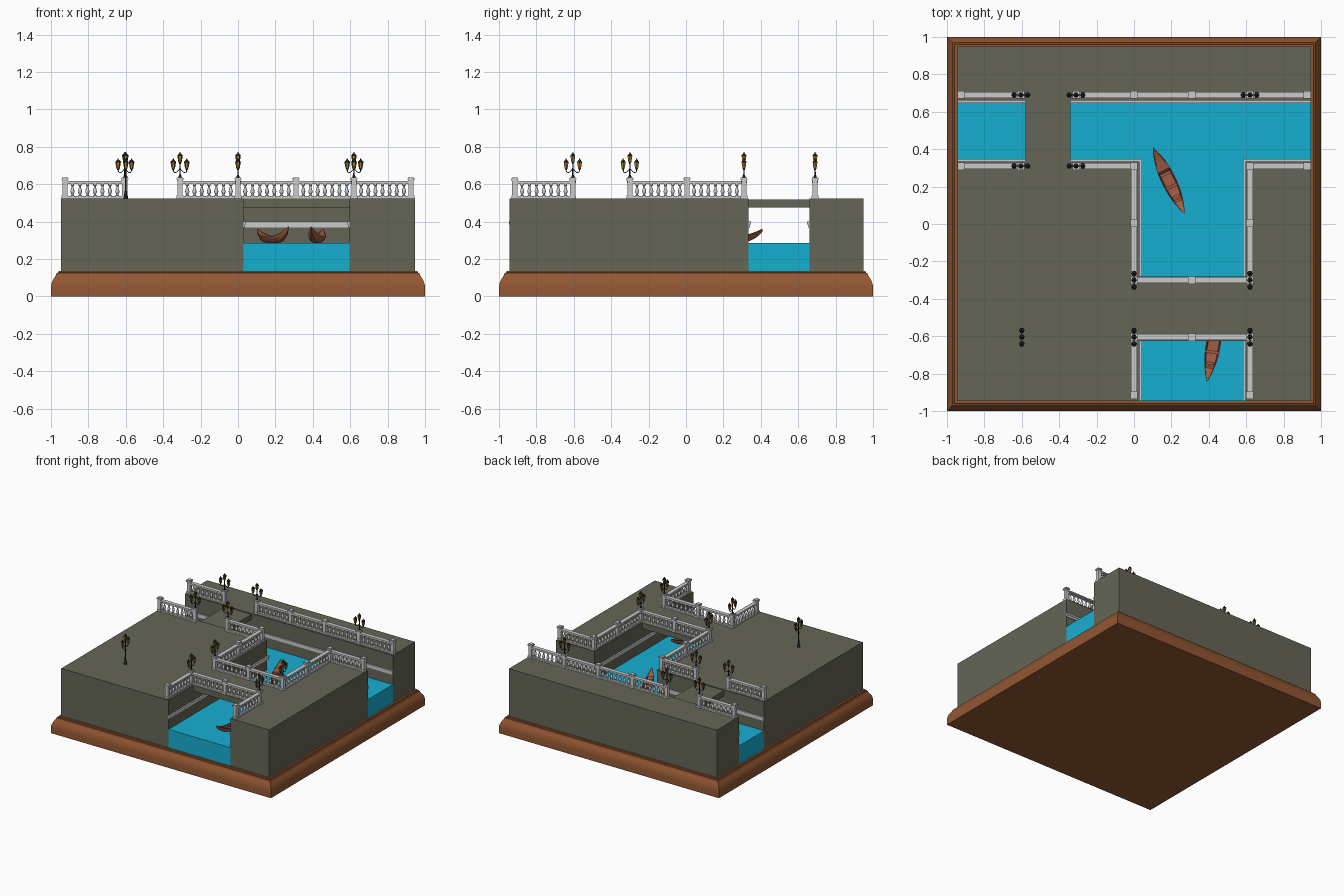
import bpy, bmesh, math
from mathutils import Matrix, Vector

if "Cube" in bpy.data.objects:
    bpy.data.objects.remove(bpy.data.objects["Cube"])


def material(name, rgb):
    m = bpy.data.materials.new(name)
    m.diffuse_color = (*rgb, 1)
    m.use_nodes = True
    m.node_tree.nodes["Principled BSDF"].inputs["Base Color"].default_value = m.diffuse_color
    return m


WOOD = material("wood", (0.29, 0.095, 0.032))
STONE = material("dark_stone", (0.13, 0.132, 0.094))
WATER = material("water", (0.008, 0.43, 0.65))
HULL = material("red_wood", (0.36, 0.11, 0.06))
IRON = material("iron", (0.012, 0.014, 0.016))
GOLD = material("lamp_glass", (0.45, 0.22, 0.01))


def finish(bm, name, mat=None, angle=None):
    bmesh.ops.recalc_face_normals(bm, faces=bm.faces[:])
    me = bpy.data.meshes.new(name)
    bm.to_mesh(me)
    bm.free()
    if angle:
        me.polygons.foreach_set("use_smooth", [True] * len(me.polygons))
        me.set_sharp_from_angle(angle=math.radians(angle))
    if mat:
        me.materials.append(mat)
    ob = bpy.data.objects.new(name, me)
    bpy.context.collection.objects.link(ob)
    return ob


def box(bm, x0, x1, y0, y1, z0, z1):
    m = Matrix.Translation(((x0 + x1) / 2, (y0 + y1) / 2, (z0 + z1) / 2))
    m = m @ Matrix.Diagonal((abs(x1 - x0), abs(y1 - y0), abs(z1 - z0), 1))
    bmesh.ops.create_cube(bm, size=1, matrix=m)


def skin(bm, loops):
    rings = [[bm.verts.new(p) for p in l] for l in loops]
    for a, b in zip(rings, rings[1:]):
        n = len(a)
        for i in range(n):
            bm.faces.new((a[i], a[(i + 1) % n], b[(i + 1) % n], b[i]))
    bm.faces.new(rings[0])
    bm.faces.new(rings[-1])


def lathe(bm, prof, x, y, n, turn=0.0):
    skin(bm, [[(x + r * math.cos(turn + math.tau * i / n), y + r * math.sin(turn + math.tau * i / n), z)
               for i in range(n)] for r, z in prof])


# Moulded wooden plinth
bm = bmesh.new()
prof = [(1, 0), (1, .05), (.997, .07), (.989, .09), (.979, .105), (.973, .115), (.971, .125), (.962, .127), (.96, .135)]
skin(bm, [[(-r, -r, z), (r, -r, z), (r, r, z), (-r, r, z)] for r, z in prof])
finish(bm, "plinth", WOOD, 35)

# Land blocks either side of the T-shaped canal
E, TOP = .945, .525
X0, X1, Y0, Y1 = .03, .595, .335, .66
bm = bmesh.new()
box(bm, -E, E, Y1, .95, .13, TOP)
box(bm, -E, X0, -E, Y0, .13, TOP)
box(bm, X1, E, -E, Y0, .13, TOP)
finish(bm, "quays", STONE)

# Bridge decks
bm = bmesh.new()
box(bm, X0, X1, -.62, -.285, .475, .515)
box(bm, X0, X1, -.625, -.28, .51, TOP)
finish(bm, "wide_bridge", STONE)
bm = bmesh.new()
box(bm, -.58, -.34, Y0, Y1, .475, .518)
finish(bm, "narrow_bridge", STONE)

# Water
bm = bmesh.new()
outline = [(-E, Y0), (X0, Y0), (X0, -E), (X1, -E), (X1, Y0), (E, Y0), (E, Y1), (-E, Y1)]
skin(bm, [[(x, y, z) for x, y in outline] for z in (.13, .285)])
finish(bm, "canal_water", WATER)

# Pale ledges along the canal walls
bm = bmesh.new()
for d, z0, z1 in ((.012, .385, .4), (.007, .368, .385)):
    box(bm, -E, E, Y1 - d, Y1, z0, z1)
    box(bm, -E, X0 + d, Y0, Y0 + d, z0, z1)
    box(bm, X1 - d, E, Y0, Y0 + d, z0, z1)
    box(bm, X0, X0 + d, -E, Y0 + d, z0, z1)
    box(bm, X1 - d, X1, -E, Y0 + d, z0, z1)
finish(bm, "wall_ledges")

# Balustrades: runs of posts joined by rails and turned balusters
runs = [[(-.925, .69), (-.605, .69)],
        [(-.31, .69), (0, .69), (.31, .69), (.62, .69), (.925, .69)],
        [(-.925, .31), (-.605, .31)],
        [(-.31, .31), (0, .31), (0, .005), (0, -.3), (.31, -.3), (.62, -.3), (.62, .005), (.62, .31), (.925, .31)],
        [(0, -.915), (0, -.605), (.31, -.605), (.62, -.605), (.62, -.915)]]
posts, rails, balusters = bmesh.new(), bmesh.new(), bmesh.new()
bal = [(.010, .535), (.010, .540), (.005, .545), (.009, .553), (.0115, .561), (.009, .571),
       (.0055, .582), (.005, .590), (.009, .593), (.009, .602)]
for run in runs:
    for x, y in run:
        for h, z0, z1 in ((.018, TOP, .54), (.014, .54, .618), (.017, .618, .625), (.020, .625, .632), (.016, .632, .637)):
            box(posts, x - h, x + h, y - h, y + h, z0, z1)
    for (xa, ya), (xb, yb) in zip(run, run[1:]):
        along_x = abs(xb - xa) > .1
        for h, z0, z1 in ((.014, TOP, .536), (.013, .601, .607), (.016, .607, .617)):
            hx, hy = (0, h) if along_x else (h, 0)
            box(rails, min(xa, xb) - hx, max(xa, xb) + hx, min(ya, yb) - hy, max(ya, yb) + hy, z0, z1)
        for i in range(7):
            t = (i + 1) / 8
            lathe(balusters, bal, xa + (xb - xa) * t, ya + (yb - ya) * t, 10)
finish(posts, "balustrade_posts")
finish(rails, "balustrade_rails")
finish(balusters, "balusters", None, 40)

# Three-headed street lamps: (x, y, arms along x?)
lamps = [(-.605, .69, 1), (-.31, .69, 1), (.62, .69, 1), (-.605, .31, 1), (-.31, .31, 1),
         (0, -.3, 0), (.62, -.3, 0), (0, -.605, 0), (.62, -.605, 0), (-.6, -.605, 0)]
iron, glass = bmesh.new(), bmesh.new()
arms = bpy.data.curves.new("lamp_arms", 'CURVE')
arms.dimensions = '3D'
arms.bevel_depth, arms.bevel_resolution = .0025, 1
pole = [(.013, TOP), (.013, .53), (.009, .537), (.007, .56), (.005, .565), (.0045, .635), (.009, .637),
        (.008, .643), (.004, .65), (.0035, .675), (.006, .68), (.003, .686), (.003, .715)]
for x, y, along_x in lamps:
    d = Vector((1, 0, 0)) if along_x else Vector((0, 1, 0))
    lathe(iron, pole, x, y, 8)
    for s in (-1, 0, 1):
        px, py, z = x + d.x * s * .036, y + d.y * s * .036, .685 if s else .719
        lathe(iron, [(.003, z - .012), (.006, z - .005), (.009, z)], px, py, 6)
        lathe(glass, [(.008, z), (.0135, z + .031)], px, py, 6)
        lathe(iron, [(.0155, z + .031), (.014, z + .036), (.007, z + .044), (.003, z + .047),
                     (.0035, z + .05), (.001, z + .054)], px, py, 6)
        for k in range(6):  # lantern corner bars
            a = math.tau * k / 6
            c, q = math.cos(a), math.sin(a)
            skin(iron, [[(px + r * c + u * .001, py + r * q + v * .001, zz)
                         for u, v in ((-1, -1), (1, -1), (1, 1), (-1, 1))]
                        for r, zz in ((.008, z), (.0135, z + .031))])
        if s:
            sp = arms.splines.new('POLY')
            path = [(0, .682), (.009, .674), (.019, .664), (.028, .662), (.034, .667), (.036, .676)]
            sp.points.add(len(path) - 1)
            for p, (r, zz) in zip(sp.points, path):
                p.co = (x + d.x * s * r, y + d.y * s * r, zz, 1)
finish(iron, "lamp_frames", IRON, 40)
finish(glass, "lamp_glass", GOLD)
arms.materials.append(IRON)
ob = bpy.data.objects.new("lamp_arms", arms)
bpy.context.collection.objects.link(ob)
bpy.context.view_layer.objects.active = ob
ob.select_set(True)
bpy.ops.object.convert(target='MESH')


# Long curved rowing boats, bow along local +x
def boat(name, x, y, angle):
    bm = bmesh.new()
    loops = []
    for i in range(33):
        t = -1 + i / 16
        a = abs(t)
        w = .038 * (1 - a ** 2.2) + .0015
        sheer = .035 + (.055 if t > 0 else .042) * a ** 2.6
        keel = .002 + (.072 if t > 0 else .058) * a ** 3.2
        deep = .022 if -.3 <= t <= .62 else .002
        u, iw = .195 * t, w * .86
        loops.append([(u, -w, sheer), (u, -w * .8, keel + (sheer - keel) * .4), (u, -w * .4, keel),
                      (u, w * .4, keel), (u, w * .8, keel + (sheer - keel) * .4), (u, w, sheer),
                      (u, iw, sheer), (u, iw * .9, sheer - deep), (u, -iw * .9, sheer - deep), (u, -iw, sheer)])
    skin(bm, loops)
    for u, h in ((-.04, .03), (.035, .032), (.095, .022)):  # benches
        box(bm, u - .008, u + .008, -h, h, .026, .033)
    ob = finish(bm, name, HULL, 35)
    ob.location, ob.rotation_euler = (x, y, .285), (0, 0, angle)


boat("boat_open_canal", .186, .232, math.atan2(-.355, .17))
boat("boat_under_bridge", .423, -.65, math.atan2(-.385, -.065))
